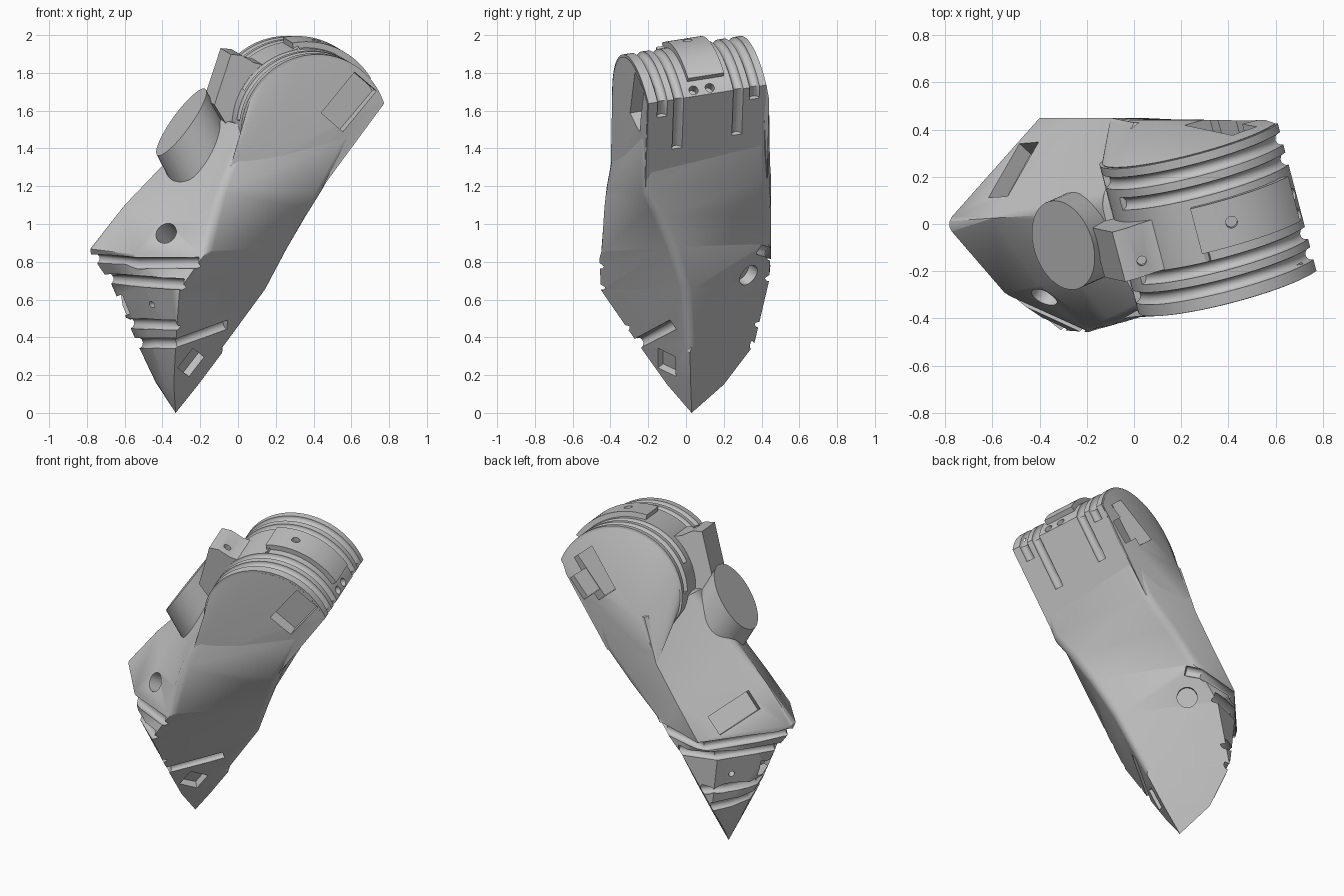
import bpy, bmesh, math
from mathutils import Vector, Matrix

cube = bpy.data.objects.get("Cube")
if cube:
    bpy.data.objects.remove(cube, do_unlink=True)

grey = bpy.data.materials.new("light_grey")
grey.use_nodes = True
grey.diffuse_color = (0.55, 0.55, 0.55, 1)
for node in grey.node_tree.nodes:
    if node.type == 'BSDF_PRINCIPLED':
        node.inputs["Base Color"].default_value = grey.diffuse_color

# Tilted frame of the upper barrel: across, along its axis, up
CENTRE = Vector((0.325, 0.03, 1.55))
AXIS = Vector((-0.25, 0.955, 0.15)).normalized()
ACROSS = Vector((0.955, 0.25, 0)).normalized()
UP = ACROSS.cross(AXIS)
RADIUS, FRONT_END, BACK_END = 0.40, -0.318, 0.335


def place(u, t, w):
    return CENTRE + ACROSS * u + AXIS * t + UP * w


def polar(angle, radius=RADIUS):
    a = math.radians(angle)
    return radius * math.cos(a), radius * math.sin(a)


def finish(name, bm):
    bmesh.ops.recalc_face_normals(bm, faces=bm.faces[:])
    mesh = bpy.data.meshes.new(name)
    bm.to_mesh(mesh)
    bm.free()
    mesh.materials.append(grey)
    obj = bpy.data.objects.new(name, mesh)
    bpy.context.scene.collection.objects.link(obj)
    return obj


def slab(name, outline, t0, t1):
    """Extrude an outline along the barrel axis."""
    bm = bmesh.new()
    ends = [[bm.verts.new(place(u, t, w)) for u, w in outline] for t in (t0, t1)]
    for e in ends:
        bm.faces.new(e)
    n = len(outline)
    for i in range(n):
        j = (i + 1) % n
        bm.faces.new((ends[0][i], ends[0][j], ends[1][j], ends[1][i]))
    return finish(name, bm)


def fairing(name, t, corners):
    """Hull from the end of the barrel out to corners of the body."""
    bm = bmesh.new()
    for i in range(31):
        u, w = polar(20 + 170 * i / 30, RADIUS - 0.012)
        bm.verts.new(place(u, t * 1.01, w))
        bm.verts.new(place(u * 0.97, t * 0.95, w * 0.97))
    for c in corners:
        bm.verts.new(c)
    hull = bmesh.ops.convex_hull(bm, input=bm.verts[:])
    spare = {v for v in hull["geom_interior"] + hull["geom_unused"] if isinstance(v, bmesh.types.BMVert)}
    bmesh.ops.delete(bm, geom=list(spare), context='VERTS')
    return finish(name, bm)


def frame(centre, normal, hint):
    n = Vector(normal).normalized()
    h = Vector(hint)
    h = (h - n * h.dot(n)).normalized()
    m = Matrix((h.cross(n), h, n)).transposed().to_4x4()
    return Matrix.Translation(Vector(centre)) @ m


def pocket(centre, normal, hint, width, height, depth):
    bm = bmesh.new()
    scale = Matrix.Diagonal((width, height, 2 * depth, 1))
    bmesh.ops.create_cube(bm, size=1, matrix=frame(centre, normal, hint) @ scale)
    return finish("pocket_cutter", bm)


def hole(centre, normal, radius, depth):
    bm = bmesh.new()
    bmesh.ops.create_cone(bm, cap_ends=True, segments=24, radius1=radius, radius2=radius,
                          depth=2 * depth, matrix=frame(centre, normal, (0.31, 0.2, 0.9)))
    return finish("hole_cutter", bm)


def groove(path, radius=0.028, sides=12):
    """Round tube along a path, used to cut a groove."""
    bm = bmesh.new()
    path = [Vector(p) for p in path]
    rings, last = [], len(path) - 1
    normal = Vector((0.13, 0.21, 1))
    for i, p in enumerate(path):
        tangent = Vector((0, 0, 0))
        if i > 0:
            tangent += (p - path[i - 1]).normalized()
        if i < last:
            tangent += (path[i + 1] - p).normalized()
        tangent.normalize()
        normal = (normal - tangent * normal.dot(tangent)).normalized()
        side = tangent.cross(normal)
        turns = [math.tau * k / sides for k in range(sides)]
        rings.append([bm.verts.new(p + (normal * math.cos(a) + side * math.sin(a)) * radius) for a in turns])
    for a, b in zip(rings, rings[1:]):
        for k in range(sides):
            j = (k + 1) % sides
            bm.faces.new((a[k], a[j], b[j], b[k]))
    bm.faces.new(rings[0])
    bm.faces.new(rings[-1])
    return finish("groove_cutter", bm)


# Body: rings of corners in the order front, right, back, back left, nose, front left
tip = (-0.33, 0.03, 0)
rings = [
    [(-.34, -.1, .15), (-.21, .025, .15), (-.42, .2, .15), (-.435, .14, .16), (-.43, .07, .16), (-.39, -.02, .15)],
    [(-.33, -.25, .36), (-.06, .02, .35), (-.44, .36, .36), (-.5, .24, .36), (-.53, .08, .36), (-.46, -.12, .36)],
    [(-.31, -.45, .65), (.16, 0, .65), (-.28, .44, .7), (-.48, .36, .7), (-.67, .04, .68), (-.5, -.3, .67)],
    [(-.17, -.46, .85), (.27, -.07, .86), (-.1, .45, .9), (-.4, .45, .82), (-.8, 0, .87), (-.55, -.29, .84)],
    [(-.13, -.45, 1.02), (.36, -.14, 1.02), (.09, .45, 1.07), (-.25, .45, 1.03), (-.6, .025, 1.1), (-.4, -.26, 1.03)],
    [(-.09, -.43, 1.2), (.45, -.22, 1.17), (.27, .44, 1.24), (-.1, .45, 1.25), (-.4, .05, 1.33), (-.25, -.22, 1.22)],
    [(.04, -.37, 1.52), (.61, -.22, 1.46), (.46, .43, 1.58), (0, .43, 1.52), (-.14, .1, 1.6), (-.08, -.15, 1.55)],
]
FRONT, RIGHT, BACK, BACK_LEFT, NOSE, FRONT_LEFT = range(6)
bm = bmesh.new()
grid = [[bm.verts.new(p) for p in ring] for ring in rings]
apex = bm.verts.new(tip)
for k in range(6):
    j = (k + 1) % 6
    bm.faces.new((apex, grid[0][k], grid[0][j]))
    for a, b in zip(grid, grid[1:]):
        if k == FRONT:
            bm.faces.new((a[k], a[j], b[j]))
            bm.faces.new((a[k], b[j], b[k]))
        else:
            bm.faces.new((a[k], a[j], b[j], b[k]))
bm.faces.new(grid[-1])
soft = [bm.edges.get((grid[i][k], grid[i + 1][k])) for i in (3, 4, 5)
        for k in (FRONT, RIGHT, BACK, NOSE)]
soft += [bm.edges.get((grid[i][RIGHT], grid[i + 1][RIGHT])) for i in (1, 2)]
bmesh.ops.bevel(bm, geom=soft, offset=0.04, segments=3, profile=0.5,
                affect='EDGES', clamp_overlap=True)
bmesh.ops.triangulate(bm, faces=bm.faces[:])
body = finish("body", bm)

# Upper barrel with a straight lower flank
flank_top, flank_end = Vector(polar(20)), Vector((0.05, -0.32))
outline = [polar(20 + 170 * i / 40) for i in range(41)] + [(-0.3, -0.25), tuple(flank_end)]
barrel = slab("barrel", outline, FRONT_END, BACK_END)

# Sloping cheeks that blend the barrel ends into the body
front_cheek = fairing("front_cheek", FRONT_END, [(-.07, -.4, 1.2), (.42, -.22, 1.18), (.03, -.375, 1.5)])
back_cheek = fairing("back_cheek", BACK_END, [(-.1, .445, 1.25), (.27, .43, 1.24), (.56, .44, 1.66),
                                              (.02, .44, 1.5)])

# Raised band over the barrel
band_outline = [polar(33 + 67 * i / 20, 0.432) for i in range(21)]
band_outline += [polar(100 - 67 * i / 20, 0.36) for i in range(21)]
band = slab("raised_band", band_outline, -0.08, 0.12)

# Bridge block between the barrel and the boss
bridge = slab("bridge_block", [(-.5, .1), (-.42, .37), (-.36, .365), (-.29, .325), (-.22, .31),
                               (-.13, .34), (-.05, .41), (0, .3), (-.15, 0), (-.4, -.05)], -0.12, 0.1)

# Slanted round boss
boss_top, boss_axis = Vector((-.3, -.09, 1.54)), Vector((-.45, -.2, .87)).normalized()
bm = bmesh.new()
bmesh.ops.create_cone(bm, cap_ends=True, segments=48, radius1=0.195, radius2=0.195, depth=0.5,
                      matrix=frame(boss_top - boss_axis * .14, boss_axis, (0, 1, 0)))
bmesh.ops.bisect_plane(bm, geom=bm.verts[:] + bm.edges[:] + bm.faces[:], dist=1e-5,
                       plane_co=boss_top, plane_no=(-.78, -.25, .57), clear_outer=True)
bmesh.ops.holes_fill(bm, edges=[e for e in bm.edges if e.is_boundary], sides=0)
boss = finish("round_boss", bm)


def between(corner, s):
    i = int(s)
    return Vector(rings[i][corner]).lerp(Vector(rings[i + 1][corner]), s - i)


# Cutters, each with the parts it goes into
jobs = []
for t, start, run in ((-.24, 175, .18), (-.15, 152, .58), (.18, 152, .53), (.27, 175, .14)):
    path = [place(u, t, w) for u, w in (polar(start + (20 - start) * i / 33) for i in range(34))]
    end = flank_top.lerp(flank_end, run)
    path.append(place(end.x, t, end.y))
    jobs.append((groove(path), (barrel, body)))

wrap = (FRONT, FRONT_LEFT, NOSE, BACK_LEFT, BACK)
for s, first, final in ((2.72, [], [(-.08, .38, .87)]), (2.15, [], []), (1.36, [], []),
                        (1.03, [(-.06, -.065, .47)], [])):
    jobs.append((groove(first + [between(k, s) for k in wrap] + final, 0.031), (body,)))

lean = ACROSS * 0.63 + UP * 0.77
jobs += [
    (pocket(place(.18, FRONT_END, .147), -AXIS, lean, .16, .28, .06), (barrel, body, front_cheek)),
    (pocket(place(.14, BACK_END + .02, .10), AXIS, lean, .14, .29, .065), (barrel, body, back_cheek)),
    (pocket(place(.17, BACK_END + .02, .05), AXIS, lean, .22, .15, .06), (barrel, body, back_cheek)),
    (pocket((-.24, -.11, .26), (1, -.96, -.77), (.77, 0, 1), .12, .13, .06), (body,)),
    (pocket((-.5, .22, .95), (-.195, .18, .143), (.35, .03, .44), .29, .13, .06), (body,)),
    (pocket((-.61, .04, .57), (-1, 0, -.4), (-.35, 0, 1), .14, .11, .05), (body,)),
    (hole((-.38, -.31, .95), (-.5, -.7, .5), .058, .12), (body,)),
    (hole((-.135, .33, .73), (1, 1.2, -.77), .06, .06), (body,)),
    (hole((-.45, -.27, .575), (-.7, -.7, -.2), .018, .08), (body,)),
    (hole((-.51, .26, .575), (-.7, .7, -.2), .018, .08), (body,)),
    (hole(place(.08, .02, .43), UP, .025, .05), (band,)),
    (hole(place(-.33, -.055, .36), UP, .02, .05), (bridge,)),
]
for t in (-.06, .03):
    u, w = polar(25)
    jobs.append((hole(place(u, t, w), ACROSS * u + UP * w, .025, .06), (barrel,)))


def volume(mesh):
    bm = bmesh.new()
    bm.from_mesh(mesh)
    size = bm.calc_volume()
    bm.free()
    return size


def subtract(part, cutter):
    """Bake one cut, keeping it only if the part stays sound."""
    before = volume(part.data)
    for solver in ('EXACT', 'MANIFOLD', 'FLOAT'):
        mod = part.modifiers.new("cut", 'BOOLEAN')
        mod.operation, mod.solver, mod.object = 'DIFFERENCE', solver, cutter
        mod.use_self = solver == 'EXACT'
        graph = bpy.context.evaluated_depsgraph_get()
        baked = bpy.data.meshes.new_from_object(part.evaluated_get(graph))
        part.modifiers.clear()
        if 0.8 * before < volume(baked) <= before * 1.0005:
            part.data = baked
            return


# Cut and shade
for cutter, parts in jobs:
    cutter.hide_render = True
    for part in parts:
        subtract(part, cutter)
    bpy.data.objects.remove(cutter, do_unlink=True)
for part in (body, barrel, front_cheek, back_cheek, band, bridge, boss):
    part.data.shade_smooth()
    part.data.set_sharp_from_angle(angle=math.radians(32))
